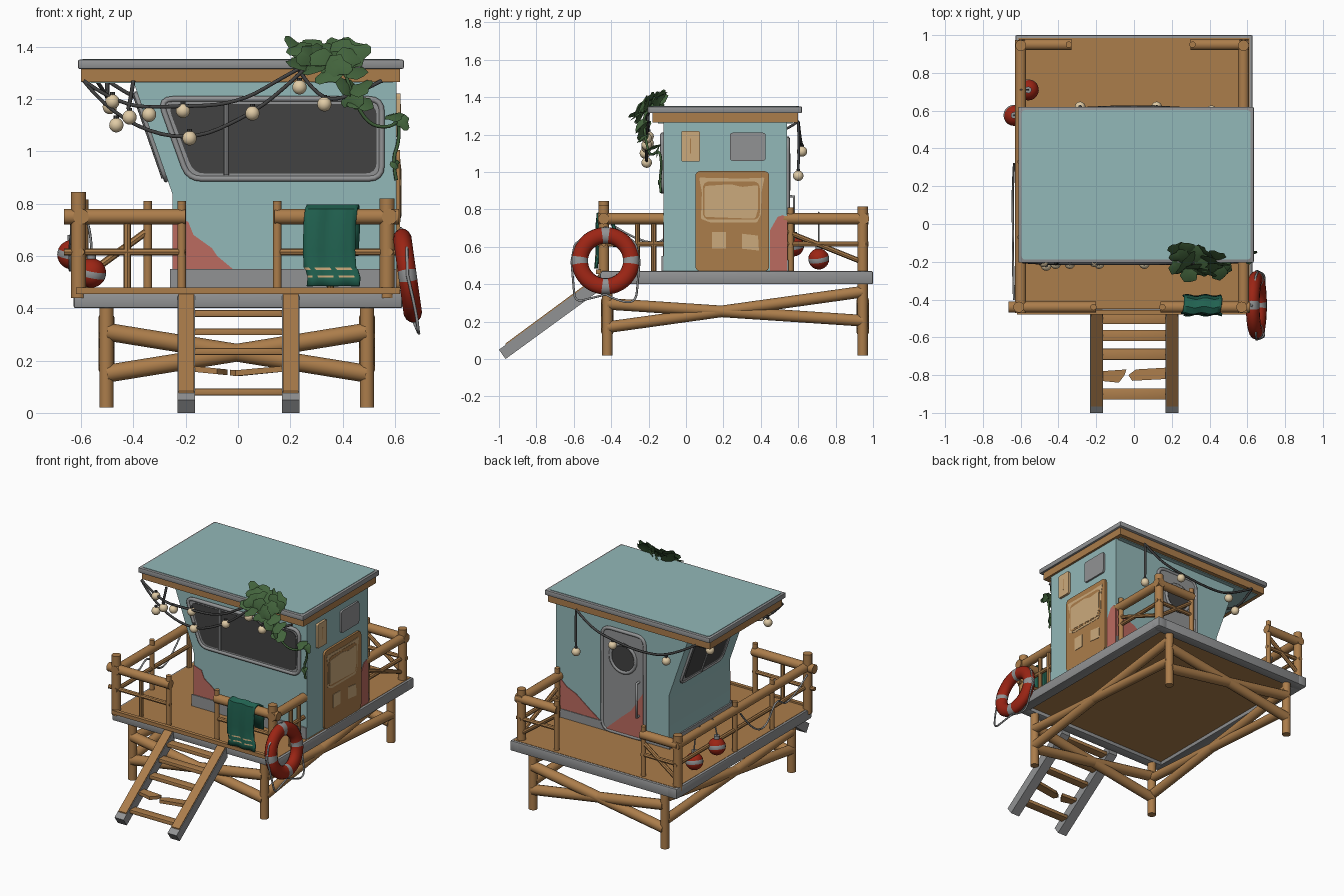
import bpy, bmesh, math, random
from mathutils import Vector, Matrix, Euler

if "Cube" in bpy.data.objects:
    bpy.data.objects.remove(bpy.data.objects["Cube"])
random.seed(7)

def material(name, r, g, b):
    m = bpy.data.materials.new(name)
    m.diffuse_color = (r, g, b, 1)
    m.use_nodes = True
    m.node_tree.nodes["Principled BSDF"].inputs["Base Color"].default_value = m.diffuse_color
    return m
TEAL = material("teal paint", .29, .48, .48)
WOOD = material("brown wood", .41, .205, .07)
GREY = material("grey metal", .285, .29, .295)
DARK = material("dark glass", .055, .055, .055)
RED = material("buoy red", .33, .018, .007)
PINK = material("worn pink paint", .50, .145, .115)
TAN = material("bare tan wood", .60, .40, .20)
TOWEL = material("towel green", .015, .12, .08)
LEAF = material("leaf green", .055, .125, .045)
BULB = material("cream bulb", .75, .60, .38)

def finish(name, bm, *mats, fix=True):
    if fix:
        bmesh.ops.recalc_face_normals(bm, faces=bm.faces)
    me = bpy.data.meshes.new(name)
    bm.to_mesh(me); bm.free()
    for m in mats:
        me.materials.append(m)
    for p in me.polygons:
        p.use_smooth = True
    me.set_sharp_from_angle(angle=math.radians(38))
    o = bpy.data.objects.new(name, me)
    bpy.context.collection.objects.link(o)
    return o

def box(name, lo, hi, mat, bevel=0):
    bm = bmesh.new()
    lo, hi = Vector(lo), Vector(hi)
    bmesh.ops.create_cube(bm, size=1, matrix=Matrix.Translation((lo + hi) / 2) @ Matrix.Diagonal((*(hi - lo), 1)))
    if bevel:
        bmesh.ops.bevel(bm, geom=bm.edges[:], offset=bevel, segments=2, affect='EDGES', profile=.5)
    return finish(name, bm, mat)

def rod(name, a, b, r, mat=WOOD, n=14):
    a, b = Vector(a), Vector(b)
    bm = bmesh.new()
    mtx = Matrix.Translation((a + b) / 2) @ (b - a).to_track_quat('Z', 'Y').to_matrix().to_4x4()
    bmesh.ops.create_cone(bm, cap_ends=True, segments=n, radius1=r, radius2=r, depth=(b - a).length, matrix=mtx)
    return finish(name, bm, mat)

def tube(name, pts, r, mat, closed=False, smooth=True):
    cu = bpy.data.curves.new(name, 'CURVE')
    cu.dimensions, cu.bevel_depth, cu.bevel_resolution, cu.resolution_u = '3D', r, 1, 5
    s = cu.splines.new('NURBS' if smooth else 'POLY')
    s.points.add(len(pts) - 1)
    for p, c in zip(s.points, pts):
        p.co = (*c, 1)
    s.use_cyclic_u, s.use_endpoint_u, s.order_u = closed, True, 3
    cu.materials.append(mat)
    o = bpy.data.objects.new(name, cu)
    bpy.context.collection.objects.link(o)
    bpy.ops.object.select_all(action='DESELECT')
    o.select_set(True); bpy.context.view_layer.objects.active = o
    bpy.ops.object.convert(target='MESH')

def rounded(pts, r, n=4):
    out = []
    for i, p in enumerate(pts):
        p, a, b = Vector(p), Vector(pts[i - 1]), Vector(pts[(i + 1) % len(pts)])
        s, e = p + (a - p).normalized() * r, p + (b - p).normalized() * r
        for k in range(n + 1):
            t = k / n
            out.append(s * (1 - t) ** 2 + p * 2 * t * (1 - t) + e * t * t)
    return out

def prism(name, pts, put, d0, d1, mat, r=0):
    pts = rounded(pts, r) if r else pts
    bm = bmesh.new()
    A, B = [[bm.verts.new(put(p[0], p[1], d)) for p in pts] for d in (d0, d1)]
    bm.faces.new(A); bm.faces.new(B[::-1])
    for i in range(len(pts)):
        bm.faces.new((A[i - 1], A[i], B[i], B[i - 1]))
    return finish(name, bm, mat)

def rect(u0, v0, u1, v1):
    return [(u0, v0), (u1, v0), (u1, v1), (u0, v1)]
def front(u, v, d): return (u, -.12 - d, v)
def back(u, v, d): return (u, .54 + d, v)
def right(u, v, d): return (.605 + d, u, v)
def slant(u, v, d): return (-.25 - .329 * v - .944 * d, u, .835 + .944 * v - .329 * d)
def side(u, v, d): return (d, u, v)

# platform: deck, edge beams, legs and cross braces
box("deck", (-.612, -.45, .425), (.612, .985, .472), WOOD)
for s in (-1, 1):
    box("deck_side_beam", (s * .592 - .036, -.455, .4), (s * .592 + .036, 1, .47), GREY, .008)
box("deck_back_beam", (-.628, .93, .4), (.628, 1, .47), GREY, .008)
box("deck_front_beam", (-.628, -.46, .4), (.628, -.39, .462), GREY, .008)
box("deck_front_batten", (-.62, -.48, .455), (.62, -.455, .48), WOOD)
for x in (-.503, .493):
    for y in (-.42, .945):
        rod("leg", (x, y, .02), (x, y, .42), .028)
    rod("side_brace", (x, -.42, .295), (x, .945, .205), .031)
    rod("side_brace", (x, -.42, .17), (x, .945, .36), .031)
for y in (-.42, .945):
    rod("cross_brace", (-.5, y, .15), (.49, y, .31), .034)
    rod("cross_brace", (-.5, y, .31), (.49, y, .15), .034)

# ladder
for x in (-.232, .168):
    prism("stringer", [(-1, .05), (-.965, 0), (-.45, .375), (-.45, .455)], side, x, x + .068, GREY)
    prism("stringer_top", [(-.965, .07), (-.965, .083), (-.45, .463), (-.45, .45)], side, x + .004, x + .064, WOOD)
for y, z in ((-.9, .08), (-.69, .235), (-.59, .31), (-.5, .38)):
    box("step", (-.18, y - .03, z - .013), (.18, y + .03, z + .013), WOOD, .005)
for pts in ([(-.18, -.83), (-.08, -.84), (-.05, -.8), (-.04, -.77), (-.18, -.78)],
            [(.18, -.82), (-.01, -.83), (-.03, -.8), (.01, -.77), (.18, -.76)]):
    prism("broken_step", pts, lambda u, v, d: (u, v, d + u * .1 * (1 if u > 0 else -1)), .14, .162, WOOD)

# railings
def rail(a, b, bars=()):
    (ax, ay), (bx, by) = a, b
    rod("top_rail", (ax, ay, .75), (bx, by, .75), .03)
    rod("mid_rail", (ax, ay, .615), (bx, by, .615), .014, n=8)
    for t in bars:
        x, y = ax + (bx - ax) * t, ay + (by - ay) * t
        rod("rail_bar", (x, y, .46), (x, y, .74), .014, n=8)
rail((-.665, -.44), (-.2, -.44), bars=(.52,))
rail((.14, -.44), (.615, -.44), bars=(.45,))
rail((-.6, -.47), (-.6, .975), bars=(.28, .55))
rail((.58, -.47), (.58, -.12), bars=(.6, .85))
rail((.58, .52), (.58, .975))
rail((-.61, .95), (-.33, .95))
rail((.3, .95), (.61, .95))
for x, y, z in ((-.61, -.44, .845), (.57, -.44, .82), (-.6, .945, .815), (.58, .945, .815)):
    rod("corner_post", (x, y, .44), (x, y, z), .029)
for x, y in ((-.215, -.44), (.15, -.44), (-.345, .95), (.31, .95), (-.6, .33), (-.6, -.07), (.58, .56)):
    rod("post", (x, y, .46), (x, y, .81), .017, n=10)
rod("rail_brace", (.58, .54, .68), (.58, .94, .52), .014, n=8)
rod("rail_brace", (-.34, .95, .7), (-.6, .95, .51), .014, n=8)
rod("rail_brace", (.32, .95, .7), (.58, .95, .51), .014, n=8)
tube("side_rope", [(-.635, .32, .73), (-.642, .2, .57), (-.642, .05, .53), (-.64, -.06, .7), (-.642, -.18, .58), (-.635, -.4, .72)], .006, GREY)

# hut body and plinth
prism("hut", [(-.25, .465), (.605, .465), (.605, 1.28), (-.405, 1.28), (-.25, .835)], lambda u, v, d: (u, d, v), -.12, .54, TEAL)
prism("plinth", rect(-.26, .465, .605, .55), front, 0, .01, GREY)
prism("plinth", rect(-.26, .465, .605, .53), back, 0, .008, GREY)
box("plinth", (-.26, -.13, .465), (-.25, .548, .535), GREY)

# roof
box("roof_frame", (-.6, -.18, 1.265), (.62, .6, 1.318), WOOD)
box("roof_soffit", (-.57, -.15, 1.26), (.59, .57, 1.27), TEAL)
box("roof_edge", (-.612, -.205, 1.315), (.634, .62, 1.35), GREY, .006)
prism("roof_top", rect(-.595, -.188, .617, .603), lambda u, v, d: (u, v, d), 1.34, 1.353, TEAL, .02)

# windows
def window(name, pts, inner, put, mull, r):
    prism(name + "_surround", pts, put, 0, .008, GREY, .05)
    prism(name + "_glass", inner, put, 0, .011, DARK, .045)
    tube(name + "_rim", [put(p[0], p[1], .006) for p in rounded(pts, .05)], r, GREY, True, False)
    rod(name + "_mullion", put(mull[0], mull[1], .01), put(mull[0], mull[2], .01), .01, GREY, 8)
window("front_window", [(-.19, .895), (.55, .895), (.55, 1.2), (-.3, 1.2)],
       [(-.17, .915), (.53, .915), (.53, 1.18), (-.27, 1.18)], front, (-.045, .91, 1.19), .012)
window("side_window", rect(.01, .06, .46, .41), rect(.035, .085, .435, .385), slant, (.24, .07, .4), .009)

# right wall: boarded door with peeling paint, vent, notice board
prism("side_door", rect(.05, .47, .445, 1.005), right, 0, .014, WOOD, .03)
prism("bare_patch", [(.08, .75), (.13, .73), (.38, .73), (.4, .77), (.405, .9), (.42, .97), (.3, .965), (.07, .97), (.085, .89)], right, 0, .016, TAN, .008)
prism("paint_remnant", rect(.09, .745, .395, .95), right, 0, .0175, WOOD, .04)
prism("bare_patch", [(.1, .76), (.37, .75), (.385, .8), (.385, .93), (.3, .92), (.24, .935), (.1, .925)], right, 0, .019, TAN, .012)
prism("bare_patch", rect(.14, .59, .215, .68), right, 0, .017, TAN)
prism("bare_patch", [(.3, .59), (.39, .58), (.385, .66), (.3, .67)], right, 0, .017, TAN)
prism("vent", rect(.235, 1.06, .425, 1.21), right, 0, .013, GREY, .015)
prism("notice_board", rect(-.025, 1.055, .075, 1.22), right, 0, .016, TAN, .012)
prism("notice_slot", rect(.022, 1.1, .028, 1.18), right, 0, .018, WOOD)

# back wall: door with porthole and handle
tube("back_door_rim", [back(p[0], p[1], .003) for p in rounded(rect(-.07, .48, .25, 1.18), .06)], .012, GREY, True, False)
prism("back_door", rect(-.07, .47, .25, 1.18), back, 0, .008, GREY, .05)
ring = [(.09 + .095 * math.cos(i * math.pi / 12), 1.0 + .095 * math.sin(i * math.pi / 12)) for i in range(24)]
prism("porthole_glass", ring, back, 0, .011, DARK)
tube("porthole_rim", [back(u, v, .008) for u, v in ring], .012, GREY, True, False)
tube("door_handle", [back(-.03, v, d) for v, d in ((.64, .005), (.64, .037), (.87, .037), (.87, .005))], .008, GREY, False, False)

# worn paint patches
prism("worn_patch", [(-.25, .55), (-.02, .55), (-.08, .6), (-.1, .63), (-.17, .68), (-.19, .73), (-.25, .75)], front, 0, .004, PINK)
prism("worn_patch", [(.45, .47), (.54, .47), (.54, .74), (.52, .77), (.49, .76), (.45, .69)], right, 0, .004, PINK)
prism("worn_patch", [(.605, .53), (.27, .53), (.33, .57), (.45, .66), (.52, .69), (.605, .77)], back, 0, .004, PINK)
prism("worn_patch", [(-.06, .49), (.22, .49), (.1, .6), (.03, .66), (-.06, .8)], back, 0, .0105, PINK)

# towel over the front rail
path = [(-.375, .6), (-.38, .7), (-.395, .765), (-.44, .797), (-.473, .78), (-.479, .72), (-.48, .62), (-.48, .555), (-.481, .547), (-.482, .525), (-.483, .517), (-.486, .485)]
bm = bmesh.new()
rows = [[bm.verts.new((.257 + .02 * i + .009 * math.sin(k * .8), y + .005 * math.sin(i * 1.3 + k * .3), z)) for i in range(11)] for k, (y, z) in enumerate(path)]
for k in range(len(path) - 1):
    for i in range(10):
        f = bm.faces.new((rows[k][i], rows[k][i + 1], rows[k + 1][i + 1], rows[k + 1][i]))
        f.material_index = int(k in (7, 9) and i % 4 != 1)
o = finish("towel", bm, TOWEL, TAN)
o.modifiers.new("thickness", 'SOLIDIFY').thickness = .01

# lifebuoy with grey bands and a loose rope
tilt = Matrix.Translation((.648, -.43, .525)) @ Matrix.Rotation(math.radians(-8), 4, 'Y')
def on_ring(a, R): return tilt @ Vector((0, R * math.cos(a), R * math.sin(a)))
bm = bmesh.new()
N, M = 48, 14
g = [[bm.verts.new(tilt @ Vector((.036 * math.sin(b), (.138 + .044 * math.cos(b)) * math.cos(a), (.138 + .044 * math.cos(b)) * math.sin(a))))
      for b in (j * math.tau / M for j in range(M))] for a in (i * math.tau / N for i in range(N))]
for i in range(N):
    for j in range(M):
        f = bm.faces.new((g[i][j], g[(i + 1) % N][j], g[(i + 1) % N][(j + 1) % M], g[i][(j + 1) % M]))
        f.material_index = int(i % 12 in (0, 11))
finish("lifebuoy", bm, RED, GREY)
for k in range(4):
    a = k * math.pi / 2
    p, q = on_ring(a, .182), on_ring(a + math.pi / 2, .182)
    m = on_ring(a + math.pi / 4, .23) + Vector((.02, 0, -.06))
    tube("lifebuoy_rope", [p, (p + m) / 2 + Vector((.01, 0, -.02)), m, (q + m) / 2, q], .006, GREY)

# hanging float balls
for x, y, z in ((-.635, .575, .605), (-.56, .71, .535)):
    bm = bmesh.new()
    bmesh.ops.create_uvsphere(bm, u_segments=20, v_segments=14, radius=.056)
    for f in bm.faces:
        f.material_index = int(abs(f.calc_center_median().z) < .016)
    o = finish("float_ball", bm, RED, GREY)
    o.location, o.rotation_euler = (x, y, z), (.15, .2, 0)
    rod("float_cap", (x, y, z + .045), (x, y, z + .075), .018, GREY, 10)
    tube("float_cord", [(x, y, z + .07), (x, y, .72), (-.6, y, .785)], .005, GREY)

# string lights
cords = [
    [(-.59, -.2, 1.27), (-.48, -.21, 1.13), (-.2, -.21, 1.03), (.05, -.21, 1.14), (.2, -.21, 1.26), (.28, -.2, 1.34)],
    [(-.59, -.2, 1.27), (-.45, -.21, 1.17), (-.25, -.21, 1.17), (0, -.21, 1.18), (.2, -.21, 1.3), (.28, -.2, 1.34)],
    [(.22, -.2, 1.33), (.3, -.21, 1.2), (.42, -.21, 1.2), (.55, -.2, 1.27)],
    [(-.4, -.2, 1.27), (-.41, -.21, 1.2), (-.42, -.21, 1.16)],
    [(.41, .6, 1.27), (.3, .61, 1.18), (.1, .62, 1.14), (-.1, .62, 1.12), (-.3, .61, 1.14), (-.5, .6, 1.27)],
    [(-.5, .6, 1.27), (-.5, .5, 1.2), (-.5, .38, 1.21), (-.54, .3, 1.27)],
    [(.41, .6, 1.27), (.41, .605, 1.15), (.41, .6, 1.0)]]
for c in cords:
    tube("light_cord", c, .008, DARK)
for x, y, z in ((-.48, -.2, 1.19), (-.465, -.22, 1.1), (-.415, -.21, 1.13), (-.34, -.21, 1.14), (-.21, -.2, 1.155), (-.185, -.21, 1.05),
                (.055, -.21, 1.145), (.235, -.22, 1.245), (.33, -.21, 1.18), (.41, .6, .98), (.12, .62, 1.11), (-.285, .62, 1.11), (-.49, .44, 1.17)):
    bm = bmesh.new()
    bmesh.ops.create_uvsphere(bm, u_segments=14, v_segments=10, radius=.028, matrix=Matrix.Translation((x, y, z)))
    finish("bulb", bm, BULB)
    rod("bulb_socket", (x, y, z + .022), (x, y, z + .036), .01, DARK, 8)

# climbing plant: lobed leaves and a trailing stem
tube("vine_stem", [(.3, -.12, 1.36), (.4, -.23, 1.34), (.44, -.22, 1.2), (.5, -.2, 1.1), (.58, -.18, 1.09), (.615, -.14, 1.12), (.615, -.13, 1.03), (.59, -.14, .97), (.605, -.135, .89)], .007, LEAF)
spots = []
for i in range(18):
    t = (i + .5) / 18
    spots.append((.22 + .25 * (i * .618 % 1), -.12 - .15 * t + random.uniform(-.02, .02), 1.395 - .11 * t * t, 1))
spots += [(.44 + dx, -.23, z, .95) for dx, z in ((-.03, 1.25), (.03, 1.24), (0, 1.2), (.03, 1.18))]
spots += [(.6, -.17, 1.13, .8), (.63, -.15, 1.11, .6), (.6, -.14, .95, .4)]
shape = [(0, -.05), (.035, -.045), (.05, -.005), (.03, .015), (.02, .05), (0, .06), (-.02, .05), (-.03, .015), (-.05, -.005), (-.035, -.045)]
bm = bmesh.new()
for x, y, z, s in spots:
    m = Matrix.Translation((x, y, z)) @ Euler((random.uniform(.4, 1.4), random.uniform(-.6, .6), random.uniform(-.8, .8))).to_matrix().to_4x4() @ Matrix.Rotation(random.uniform(0, 6.28), 4, 'Z')
    c = bm.verts.new(m @ Vector((0, 0, .012)))
    ring = [bm.verts.new(m @ Vector((u * s, v * s, 0))) for u, v in shape]
    for i in range(len(ring)):
        bm.faces.new((c, ring[i - 1], ring[i]))
finish("vine_leaves", bm, LEAF, fix=False)
